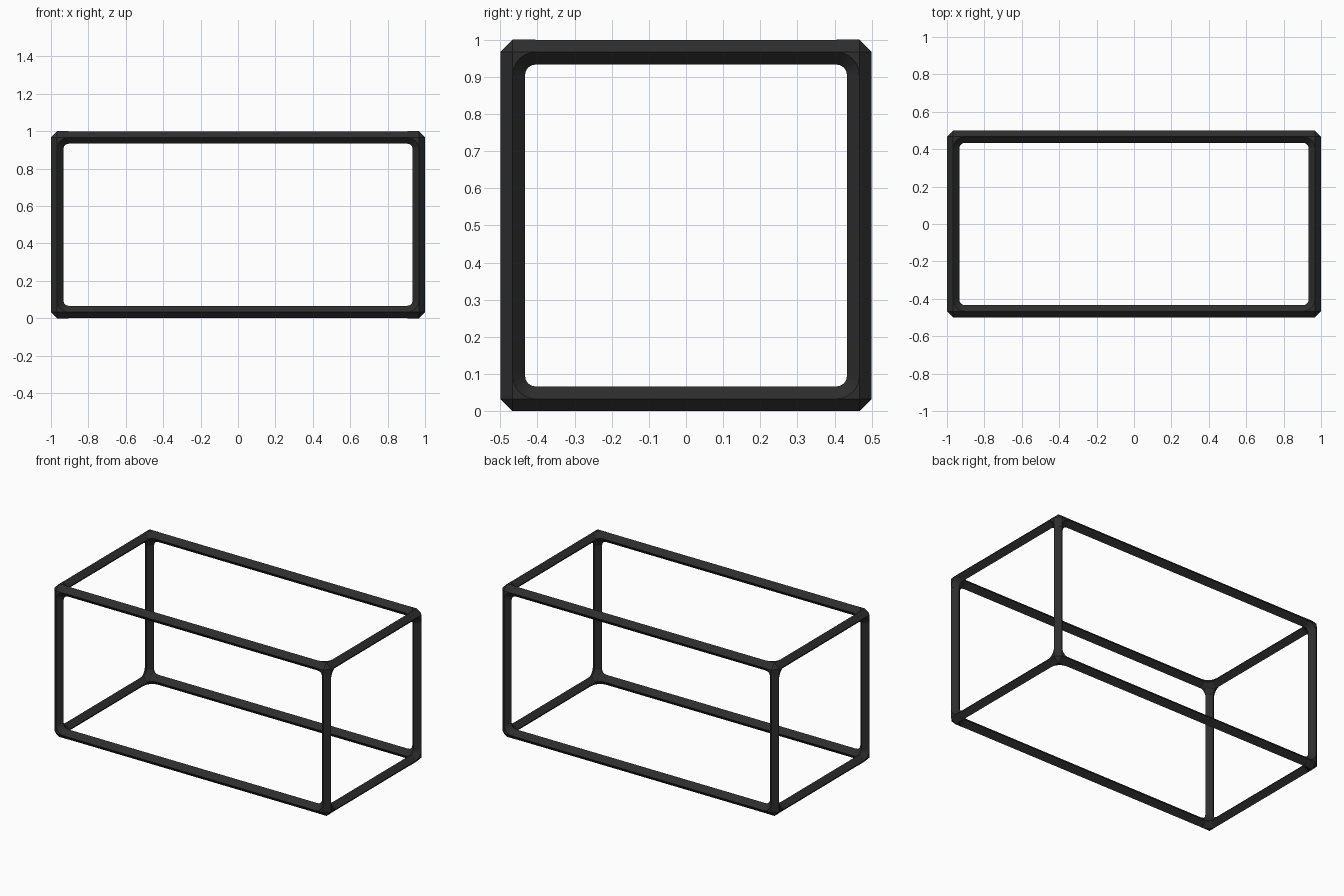
import bpy, bmesh, math
from mathutils import Vector
from itertools import product

if "Cube" in bpy.data.objects:
    bpy.data.objects.remove(bpy.data.objects["Cube"], do_unlink=True)

SIZE = Vector((2.0, 1.0, 1.0))
R = 0.0335          # corner half thickness
BAR_R = 0.0328      # bar half thickness
REACH = 0.061       # joint centre to bar end
STEPS = 6           # arc segments in each elbow
HALF = SIZE / 2 - Vector((R, R, R))
MID = Vector((0, 0, SIZE.z / 2))

black = bpy.data.materials.new("matte black")
black.use_nodes = True
color = (0.027, 0.027, 0.027, 1)
black.diffuse_color = color
shader = black.node_tree.nodes["Principled BSDF"]
shader.inputs["Base Color"].default_value = color
shader.inputs["Roughness"].default_value = 0.8


def finish(bm, name):
    bmesh.ops.remove_doubles(bm, verts=bm.verts, dist=1e-5)
    bmesh.ops.recalc_face_normals(bm, faces=bm.faces)
    mesh = bpy.data.meshes.new(name)
    bm.to_mesh(mesh)
    bm.free()
    mesh.materials.append(black)
    obj = bpy.data.objects.new(name, mesh)
    bpy.context.collection.objects.link(obj)


def axis(i):
    return Vector([float(k == i % 3) for k in range(3)])


def make_bar(name, i, centre):
    """Four-sided bar on axis i, with its edges pointing along the other axes."""
    a, b, c = axis(i), axis(i + 1), axis(i + 2)
    length = HALF[i] - REACH
    bm = bmesh.new()
    rings = [[bm.verts.new(centre + a * s * length + d * BAR_R)
              for d in (b, c, -b, -c)] for s in (-1, 1)]
    for ring in rings:
        bm.faces.new(ring)
    for k in range(4):
        n = (k + 1) % 4
        bm.faces.new((rings[0][k], rings[0][n], rings[1][n], rings[1][k]))
    finish(bm, name)


def make_corner(name, centre, signs):
    """Three-way joint: legs point along + axes, then get flipped by signs."""
    bm = bmesh.new()

    def face(*points):
        bm.faces.new([bm.verts.new(centre + Vector([p[k] * signs[k] for k in range(3)]))
                      for p in points])

    core = Vector((1, 1, 1)) * 0.027
    # outer chamfer
    face(*[-axis(i) * R for i in range(3)])
    for i in range(3):
        a, b, c = axis(i), axis(i + 1), axis(i + 2)
        end = a * REACH
        # leg end, outer leg face, and inner fan triangle
        face(*[end + d * R for d in (b, c, -b, -c)])
        face(end - b * R, end - c * R, -c * R, -b * R)
        face(core, end + b * R, end + c * R)

        # filleted elbow between legs a and b
        def arc(radius, k):
            t = k / STEPS * math.pi / 2
            return (a * (REACH - radius * math.sin(t))
                    + b * (REACH - radius * math.cos(t)))
        for k in range(STEPS):
            o0, o1 = arc(REACH, k) - c * R, arc(REACH, k + 1) - c * R
            i0, i1 = arc(REACH - R, k), arc(REACH - R, k + 1)
            face(-c * R, o0, o1)
            face(o0, o1, i1, i0)
            face(core, i0, i1)
    # drop the collapsed triangles where an arc meets its straight edge
    finish(bm, name)


names = [("right", "left"), ("front", "back"), ("bottom", "top")]
# twelve bars
for i in range(3):
    j, k = (i + 1) % 3, (i + 2) % 3
    for sj, sk in product((0, 1), repeat=2):
        centre = MID + axis(j) * HALF[j] * (2 * sj - 1) + axis(k) * HALF[k] * (2 * sk - 1)
        make_bar(f"{names[j][sj]}_{names[k][sk]}_bar", i, centre)

# eight joints
for pick in product((0, 1), repeat=3):
    signs = [2 * p - 1 for p in pick]
    centre = MID + Vector([HALF[k] * signs[k] for k in range(3)])
    label = "_".join(names[k][pick[k]] for k in range(3))
    make_corner(f"{label}_corner", centre, [-s for s in signs])
